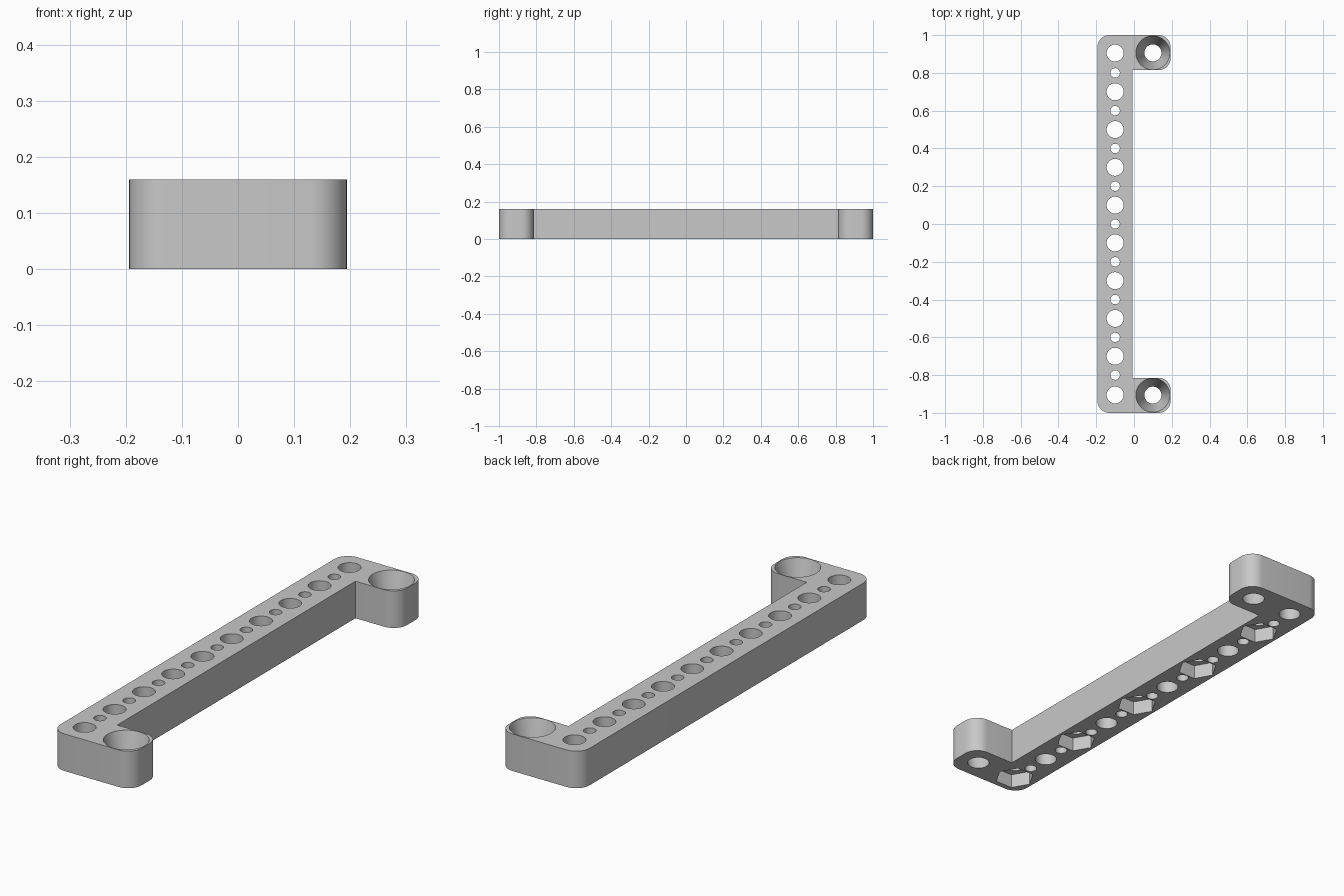
import bpy, bmesh
from math import cos, sin, pi, radians
from mathutils import Matrix

cube = bpy.data.objects.get("Cube")
if cube:
    bpy.data.objects.remove(cube, do_unlink=True)

HEIGHT = 0.16
HALF_W, HALF_L = 0.194, 1.0
BAR_EDGE, ARM_INNER = -0.008, 0.814
CORNER = 0.065
HOLE_X, HOLE_R, PIN_R = -0.1, 0.045, 0.025
BIG_Y = [-0.905, -0.7, -0.5, -0.3, -0.1, 0.1, 0.3, 0.5, 0.7, 0.905]

grey = bpy.data.materials.new("plain grey")
grey.use_nodes = True
colour = (0.58, 0.58, 0.58, 1)
grey.diffuse_color = colour
grey.node_tree.nodes["Principled BSDF"].inputs["Base Color"].default_value = colour


def make_object(name, bm):
    bmesh.ops.recalc_face_normals(bm, faces=bm.faces)
    mesh = bpy.data.meshes.new(name)
    bm.to_mesh(mesh)
    bm.free()
    mesh.materials.append(grey)
    ob = bpy.data.objects.new(name, mesh)
    bpy.context.collection.objects.link(ob)
    return ob


def add_cutter(bm, x, y, z0, z1, r0, r1, sides=40):
    # Vertical prism or cone from z0 to z1, first corner on the x axis
    rings = [[bm.verts.new((x + r * cos(2 * pi * i / sides),
                            y + r * sin(2 * pi * i / sides), z))
              for i in range(sides)] for z, r in ((z0, r0), (z1, r1))]
    for i in range(sides):
        j = (i + 1) % sides
        bm.faces.new((rings[0][i], rings[0][j], rings[1][j], rings[1][i]))
    bm.faces.new(rings[0][::-1])
    bm.faces.new(rings[1])


def arc(x, y, start, steps=10):
    # Quarter circle of the corner radius, counter-clockwise
    return [(x + CORNER * cos(start + pi / 2 * i / steps),
             y + CORNER * sin(start + pi / 2 * i / steps)) for i in range(steps + 1)]


# Bracket outline: a long bar with a short arm at each end
cx, cy = HALF_W - CORNER, HALF_L - CORNER
outline = (arc(-cx, -cy, pi) + arc(cx, -cy, -pi / 2)
           + arc(cx, -ARM_INNER - CORNER, 0)
           + [(BAR_EDGE, -ARM_INNER), (BAR_EDGE, ARM_INNER)]
           + arc(cx, ARM_INNER + CORNER, -pi / 2)
           + arc(cx, cy, 0) + arc(-cx, cy, pi / 2))
bm = bmesh.new()
base = bm.faces.new([bm.verts.new((x, y, 0)) for x, y in outline])
top = bmesh.ops.extrude_face_region(bm, geom=[base])["geom"]
bmesh.ops.translate(bm, vec=(0, 0, HEIGHT),
                    verts=[v for v in top if isinstance(v, bmesh.types.BMVert)])
bracket = make_object("mounting_bracket", bm)

# Through holes, small pin holes and deep countersinks
bm = bmesh.new()
for y in BIG_Y:
    add_cutter(bm, HOLE_X, y, -0.1, 0.3, HOLE_R, HOLE_R)
for i in range(-4, 5):
    add_cutter(bm, HOLE_X, i * 0.2, -0.1, 0.3, PIN_R, PIN_R, 28)
for side in (-1, 1):
    slope = (0.09 - HOLE_R) / HEIGHT
    add_cutter(bm, 0.1, side * 0.906, -0.02, HEIGHT + 0.02,
               HOLE_R - 0.02 * slope, 0.09 + 0.02 * slope, 56)
holes = make_object("hole_cutter", bm)

# Hexagonal nut pockets under every second hole
bm = bmesh.new()
for y in BIG_Y[::2]:
    add_cutter(bm, HOLE_X, y, -0.1, 0.062, 0.082, 0.082, 6)
pockets = make_object("nut_pocket_cutter", bm)

bpy.ops.object.select_all(action="DESELECT")
bpy.context.view_layer.objects.active = bracket
bracket.select_set(True)
for cutter in (holes, pockets):
    cutter.hide_render = True
    mod = bracket.modifiers.new(cutter.name, "BOOLEAN")
    mod.operation = "DIFFERENCE"
    mod.solver = "EXACT"
    mod.object = cutter
    bpy.ops.object.modifier_apply(modifier=mod.name)
    bpy.data.objects.remove(cutter, do_unlink=True)

bpy.ops.object.shade_smooth_by_angle(angle=radians(30))
